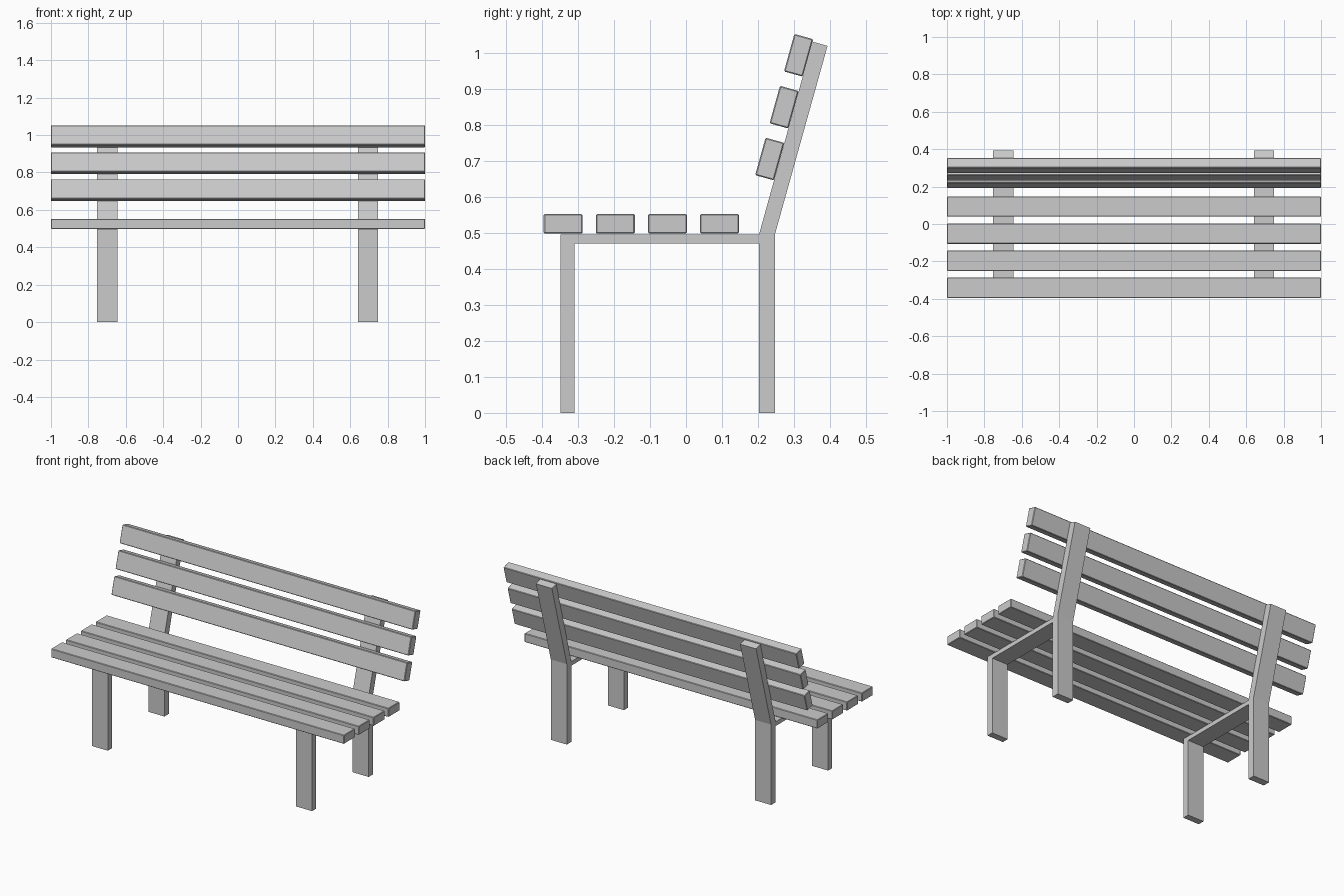
import bpy, bmesh, math
from mathutils import Matrix

if "Cube" in bpy.data.objects:
    bpy.data.objects.remove(bpy.data.objects["Cube"])

TILT = math.radians(15.5)


def finish(bm, name):
    bmesh.ops.recalc_face_normals(bm, faces=bm.faces)
    mesh = bpy.data.meshes.new(name)
    bm.to_mesh(mesh)
    bm.free()
    obj = bpy.data.objects.new(name, mesh)
    bpy.context.collection.objects.link(obj)
    return obj


def slat(name, y, z, tilt=0.0):
    """Full-length plank with slightly eased edges."""
    bm = bmesh.new()
    bmesh.ops.create_cube(bm, size=1, matrix=Matrix.Diagonal((2.0, 0.108, 0.054, 1)))
    bmesh.ops.bevel(bm, geom=bm.edges[:], offset=0.003, segments=1, affect='EDGES')
    obj = finish(bm, name)
    obj.location = (0, y, z)
    obj.rotation_euler = (tilt, 0, 0)


def side_frame(name, x, width=0.109):
    """Front leg, seat rail and bent rear post as one extruded profile."""
    profile = [(-0.349, 0), (-0.309, 0), (-0.309, 0.470), (0.203, 0.470),
               (0.203, 0), (0.247, 0), (0.247, 0.496), (0.393, 1.019),
               (0.351, 1.031), (0.203, 0.496), (-0.349, 0.496)]
    bm = bmesh.new()
    face = bm.faces.new([bm.verts.new((x - width / 2, y, z)) for y, z in profile])
    side = bmesh.ops.extrude_face_region(bm, geom=[face], use_keep_orig=True)
    moved = [g for g in side['geom'] if isinstance(g, bmesh.types.BMVert)]
    bmesh.ops.translate(bm, verts=moved, vec=(width, 0, 0))
    finish(bm, name)


# Side frames
side_frame("left_frame", -0.699)
side_frame("right_frame", 0.695)

# Seat planks
for i in range(4):
    slat(f"seat_slat_{i + 1}", -0.341 + 0.1447 * i, 0.525)

# Backrest planks, resting on the tilted posts
for i in range(3):
    slat(f"back_slat_{i + 1}", 0.2325 + 0.04 * i, 0.705 + 0.144 * i,
         math.pi / 2 - TILT)
